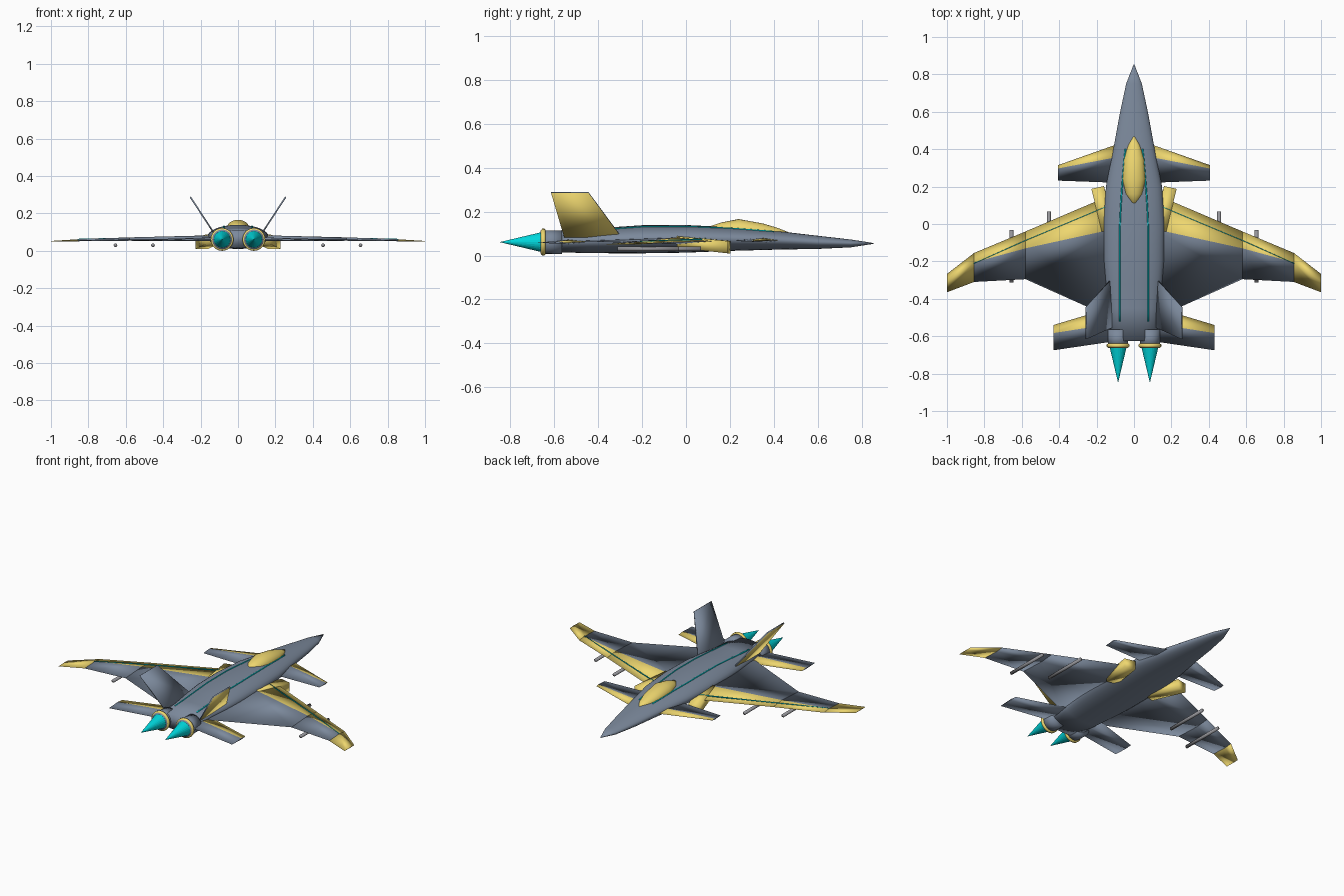
import bpy, bmesh, math
from mathutils import Vector

if "Cube" in bpy.data.objects:
    bpy.data.objects.remove(bpy.data.objects["Cube"])


def material(name, rgb):
    m = bpy.data.materials.new(name)
    m.diffuse_color = (*rgb, 1)
    m.use_nodes = True
    m.node_tree.nodes["Principled BSDF"].inputs["Base Color"].default_value = m.diffuse_color
    return m


GREY = material("slate", (0.20, 0.25, 0.33))
GOLD = material("gold", (0.86, 0.68, 0.16))
CYAN = material("cyan", (0.0, 0.68, 0.72))
STEEL = material("steel", (0.30, 0.30, 0.32))


def finish(name, bm, mats, mirror=False, angle=180):
    bmesh.ops.remove_doubles(bm, verts=bm.verts, dist=1e-5)
    bmesh.ops.recalc_face_normals(bm, faces=bm.faces)
    me = bpy.data.meshes.new(name)
    bm.to_mesh(me)
    bm.free()
    for m in mats:
        me.materials.append(m)
    ob = bpy.data.objects.new(name, me)
    bpy.context.collection.objects.link(ob)
    bpy.ops.object.select_all(action='DESELECT')
    ob.select_set(True)
    bpy.context.view_layer.objects.active = ob
    bpy.ops.object.shade_smooth_by_angle(angle=math.radians(angle))
    if mirror:
        ob.modifiers.new("mirror", 'MIRROR').use_mirror_merge = False
    return ob


def skin(bm, rings, pick=lambda i, j: 0, cap=0):
    """Bridge matching rings of points and cap both ends."""
    vs = [[bm.verts.new(p) for p in r] for r in rings]
    n = len(vs[0])
    for i in range(len(vs) - 1):
        for j in range(n):
            k = (j + 1) % n
            f = bm.faces.new((vs[i][j], vs[i][k], vs[i + 1][k], vs[i + 1][j]))
            f.material_index = pick(i, j)
    bm.faces.new(vs[0])
    bm.faces.new(vs[-1]).material_index = cap


def loft(name, stations, mat, n=24, mirror=False, angle=180):
    """Elliptical rings along y: (y, centre x, centre z, radius x, radius z)."""
    bm = bmesh.new()
    a = [2 * math.pi * i / n for i in range(n)]
    skin(bm, [[(cx + rx * math.cos(t), y, cz + rz * math.sin(t)) for t in a]
              for y, cx, cz, rx, rz in stations])
    return finish(name, bm, [mat], mirror, angle)


def panel(name, sections, all_gold=False):
    """Closed soft-shaded wing panel: (x, leading y, gold edge y, trailing y, z, half thickness)."""
    bm = bmesh.new()
    skin(bm, [[(x, le, z), (x, sp, z + t), (x, te, z), (x, sp, z - t * 0.8)]
              for x, le, sp, te, z, t in sections],
         lambda i, j: int(j == 0 or all_gold), int(all_gold))
    return finish(name, bm, [GREY, GOLD], True)


# Fuselage
body = [(0.853, 0, 0.055, 0.002, 0.002), (0.75, 0, 0.055, 0.042, 0.018),
        (0.60, 0, 0.060, 0.074, 0.030), (0.42, 0, 0.069, 0.107, 0.042),
        (0.20, 0, 0.075, 0.150, 0.054), (0.0, 0, 0.076, 0.163, 0.063),
        (-0.20, 0, 0.074, 0.160, 0.064), (-0.32, 0, 0.070, 0.150, 0.060),
        (-0.45, 0, 0.066, 0.132, 0.055), (-0.625, 0, 0.064, 0.122, 0.048)]
loft("fuselage", body, GREY, 32)

# Canopy
loft("canopy", [(0.47, 0, 0.103, 0.003, 0.002), (0.42, 0, 0.105, 0.032, 0.020),
                (0.35, 0, 0.110, 0.053, 0.036), (0.24, 0, 0.117, 0.062, 0.049),
                (0.16, 0, 0.118, 0.045, 0.032), (0.095, 0, 0.125, 0.003, 0.003)], GOLD)

# Lifting surfaces, the wing in three separate panels
wing = [(0.10, 0.165, -0.025, -0.51, 0.066, 0.018), (0.58, -0.04, -0.13, -0.295, 0.062, 0.010),
        (0.855, -0.155, -0.205, -0.31, 0.056, 0.006), (1.0, -0.267, -0.305, -0.365, 0.051, 0.002)]
for i, name in enumerate(("inner_wing", "outer_wing", "wing_tip")):
    panel(name, wing[i:i + 2], i == 2)
panel("canard", [(0.08, 0.43, 0.36, 0.22, 0.069, 0.011),
                 (0.405, 0.315, 0.297, 0.232, 0.066, 0.005)])
panel("tailplane", [(0.09, -0.438, -0.53, -0.625, 0.062, 0.011),
                    (0.43, -0.54, -0.583, -0.675, 0.058, 0.005)])

# Canted fins: gold outside, grey inside
bm = bmesh.new()
outline = [(0.122, -0.295, 0.085), (0.255, -0.445, 0.288),
           (0.255, -0.615, 0.288), (0.122, -0.555, 0.085)]
off = Vector((0.84, 0, -0.54)) * 0.004
skin(bm, [[Vector(p) - off for p in outline], [Vector(p) + off for p in outline]], cap=1)
finish("tail_fin", bm, [GREY, GOLD], True)

# Air intakes: skewed boxes beside the body
bm = bmesh.new()
skin(bm, [[(x0, y0, lo), (x1, y1, lo), (x1, y1, hi), (x0, y0, hi)]
          for x0, y0, x1, y1, lo, hi in [(0.160, 0.203, 0.228, 0.188, 0.010, 0.066),
                                         (0.105, -0.025, 0.172, -0.042, 0.036, 0.088)]])
finish("air_intake", bm, [GOLD], True)

# Engines, nozzle rings and exhaust flames
ex, ez = 0.085, 0.061
loft("engine", [(-0.565, ex, ez, 0.054, 0.054), (-0.662, ex, ez, 0.053, 0.053)],
     GREY, mirror=True)
loft("nozzle_ring", [(y, ex, ez, r, r) for y, r in
                     [(-0.640, 0.055), (-0.645, 0.061), (-0.655, 0.061), (-0.660, 0.055)]],
     GOLD, mirror=True)
loft("exhaust_flame", [(-0.655, ex, ez, 0.046, 0.046), (-0.849, ex, ez, 0, 0)],
     CYAN, 24, True, 1)

# Under-wing rods
for name, x, y in [("inner_missile", 0.455, 0.068), ("outer_missile", 0.655, -0.032)]:
    loft(name, [(y, x, 0.03, 0.010, 0.010), (y - 0.28, x, 0.03, 0.010, 0.010)],
         STEEL, 12, True)


def body_top(x, y):
    """Height of the fuselage skin above (x, y)."""
    for a, b in zip(body, body[1:]):
        if b[0] <= y <= a[0]:
            f = (a[0] - y) / (a[0] - b[0])
            cz, rx, rz = (a[i] + f * (b[i] - a[i]) for i in (2, 3, 4))
            return cz + rz * math.sqrt(max(0, 1 - (x / rx) ** 2))


def strip(name, pts, r):
    """Thin glowing tube along a path."""
    a = [2 * math.pi * i / 6 for i in range(6)]
    bm = bmesh.new()
    skin(bm, [[(x + r * math.cos(t), y, z + r * math.sin(t)) for t in a] for x, y, z in pts])
    finish(name, bm, [CYAN], True)


# Light strips on the spine and wings
spine = []
for i in range(24):
    y = 0.40 - 0.92 * i / 23
    x = 0.076 - 0.03 * max(0, (y + 0.05) / 0.45) ** 1.5
    spine.append((x, y, body_top(x, y)))
strip("spine_light", spine, 0.004)
strip("wing_light", [(0.12, 0.105, 0.076), (0.58, -0.088, 0.068), (0.855, -0.21, 0.061)], 0.004)
